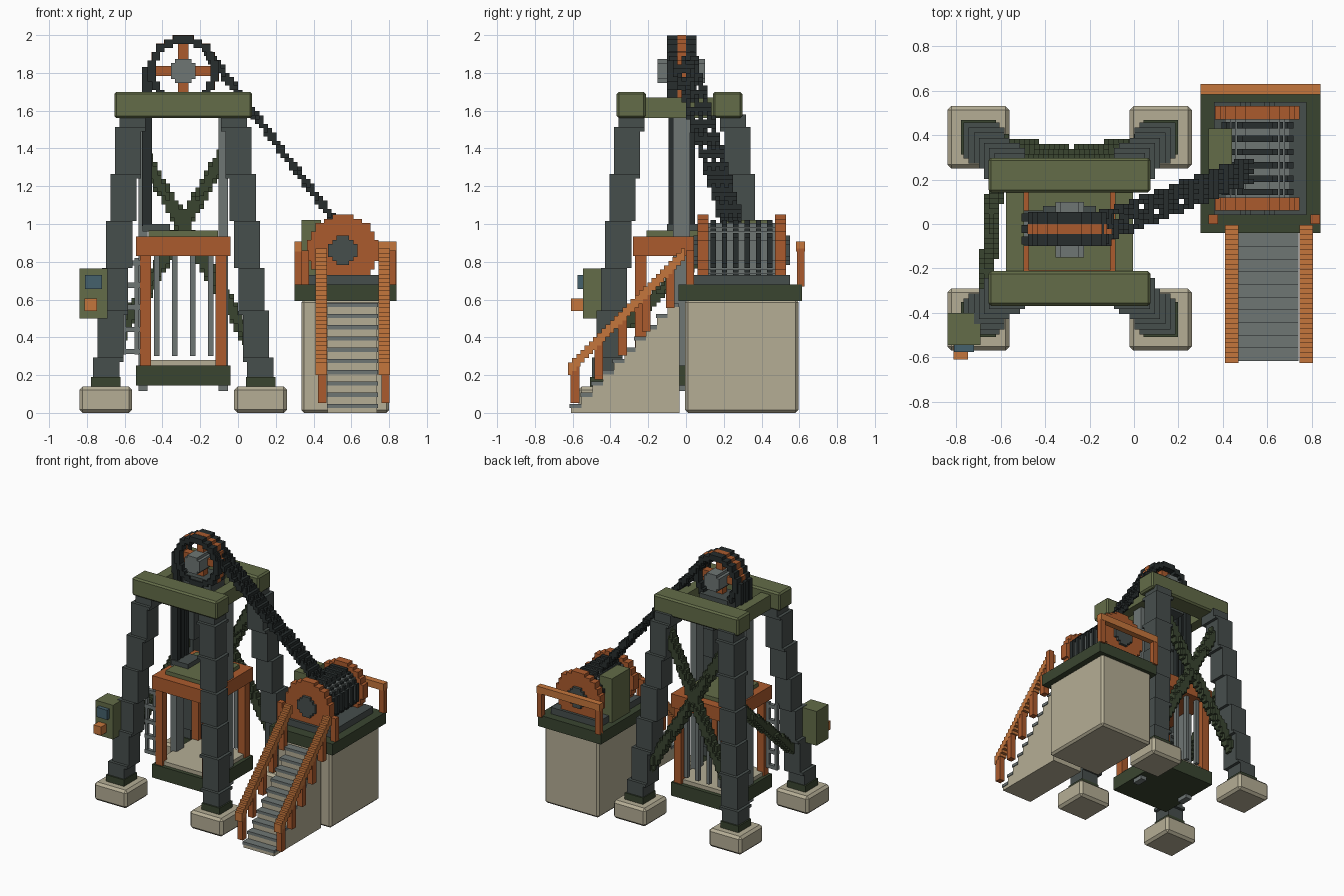
import bpy, bmesh, math
from mathutils import Vector

if "Cube" in bpy.data.objects:
    bpy.data.objects.remove(bpy.data.objects["Cube"])

CX, CY = -0.29, -0.02            # centre of the tower
S = 0.0225                       # block size of the stepped parts

COLORS = dict(stone=(.46, .42, .30), rust=(.41, .105, .027), orange=(.56, .18, .045),
              olive=(.125, .15, .065), green=(.042, .06, .03), iron=(.062, .077, .073),
              steel=(.156, .18, .175), black=(.02, .026, .026), glass=(.06, .12, .15))
MATS = {}
for key, c in COLORS.items():
    MATS[key] = bpy.data.materials.new(key)
    MATS[key].diffuse_color = (*c, 1)


def finish(name, bm, mat):
    bmesh.ops.recalc_face_normals(bm, faces=bm.faces)
    me = bpy.data.meshes.new(name)
    bm.to_mesh(me)
    bm.free()
    me.materials.append(MATS[mat])
    ob = bpy.data.objects.new(name, me)
    bpy.context.collection.objects.link(ob)
    return ob


def box(name, x, y, z, mat, bevel=0.0):
    """Box from three (low, high) ranges."""
    bm = bmesh.new()
    bmesh.ops.create_cube(bm, size=1)
    for v in bm.verts:
        v.co = [(r[0] + r[1]) / 2 + c * (r[1] - r[0]) for c, r in zip(v.co, (x, y, z))]
    if bevel:
        bmesh.ops.bevel(bm, geom=bm.edges[:], offset=bevel, segments=1, affect='EDGES')
    return finish(name, bm, mat)


def blocks(name, inside, lo, hi, mat, s=S):
    """Stepped solid: keep every grid cell whose centre is inside, skin the outer faces."""
    lo, hi = Vector(lo), Vector(hi)
    n = [max(1, round((hi[i] - lo[i]) / s)) for i in range(3)]
    d = [(hi[i] - lo[i]) / n[i] for i in range(3)]
    cells = {(i, j, k) for i in range(n[0]) for j in range(n[1]) for k in range(n[2])
             if inside(lo[0] + (i + .5) * d[0], lo[1] + (j + .5) * d[1], lo[2] + (k + .5) * d[2])}
    bm, verts = bmesh.new(), {}

    def vert(p):
        if p not in verts:
            verts[p] = bm.verts.new([lo[a] + p[a] * d[a] for a in range(3)])
        return verts[p]
    for c in cells:
        for a in range(3):
            b, e = (a + 1) % 3, (a + 2) % 3
            for side in (0, 1):
                nb = list(c)
                nb[a] += 2 * side - 1
                if tuple(nb) in cells:
                    continue
                ring = []
                for u, w in ((0, 0), (1, 0), (1, 1), (0, 1)):
                    p = list(c)
                    p[a] += side
                    p[b] += u
                    p[e] += w
                    ring.append(vert(tuple(p)))
                bm.faces.new(ring if side else ring[::-1])
    me = bpy.data.meshes.new(name)
    bm.to_mesh(me)
    bm.free()
    me.materials.append(MATS[mat])
    ob = bpy.data.objects.new(name, me)
    bpy.context.collection.objects.link(ob)
    return ob


def disc(name, cx, cz, r, y0, y1, mat, r_in=0.0):
    """Stepped wheel or ring with its axis along y."""
    return blocks(name, lambda x, y, z: r_in <= math.hypot(x - cx, z - cz) <= r,
                  (cx - r, y0, cz - r), (cx + r, y1, cz + r), mat)


def strut(name, a, b, r, mat):
    """Stepped round bar between two points."""
    a, b = Vector(a), Vector(b)
    ab = b - a

    def inside(x, y, z):
        p = Vector((x, y, z)) - a
        t = min(1, max(0, p.dot(ab) / ab.length_squared))
        return (p - ab * t).length <= r
    lo = [math.floor((min(a[i], b[i]) - r) / S) * S for i in range(3)]
    hi = [math.ceil((max(a[i], b[i]) + r) / S) * S for i in range(3)]
    return blocks(name, inside, lo, hi, mat)


def spread(z):
    """Offset of a leg from the tower axis at a height."""
    return 0.405 - 0.13 * (z - 0.19) / 1.37


# Footings, base plates and tapering legs
for sx in (-1, 1):
    for sy in (-1, 1):
        fx, fy = CX + sx * .41, CY + sy * .41
        box("footing", (fx - .14, fx + .14), (fy - .14, fy + .14), (0, .14), 'stone', .018)
        box("leg_plate", (fx - .078, fx + .078), (fy - .078, fy + .078), (.14, .19), 'green')

        def leg(x, y, z):
            o = spread(z)
            return abs(x - CX - sx * o) < .07 and abs(y - CY - sy * o) < .07
        xs, ys = sorted((CX + sx * .2, CX + sx * .5)), sorted((CY + sy * .2, CY + sy * .5))
        blocks("tower_leg", leg, (xs[0], ys[0], .18), (xs[1], ys[1], 1.58), 'iron')

# Head frame
for sy in (-1, 1):
    y = CY - .015 + sy * .255
    box("head_beam", (-.655, .075), (y - .078, y + .078), (1.56, 1.70), 'olive', .012)
for sx in (-1, 1):
    x = CX + sx * .245
    box("head_side_beam", (x - .04, x + .04), (-.24, .17), (1.56, 1.67), 'olive')
box("bearing_block", (-.41, -.17), (-.09, .08), (1.60, 1.69), 'iron')

# Cross braces on the back, single brace on the left
for s in (-1, 1):
    strut("back_brace", (CX + s * .28, CY + spread(1.48), 1.48),
          (CX - s * .38, CY + spread(.33), .33), .038, 'green')
strut("left_brace", (CX - spread(1.05), CY + .33, 1.05), (CX - spread(.4), CY - .38, .4), .036, 'green')

# Head wheel
WZ = 1.81
for y in (-.10, .0):
    disc("wheel_rim", CX, WZ, .188, y, y + .055, 'black', .142)
disc("wheel_groove_ring", CX, WZ, .19, -.045, .0, 'rust', .15)
box("wheel_spoke_level", (CX - .16, CX + .16), (-.05, .005), (WZ - .027, WZ + .027), 'rust')
box("wheel_spoke_upright", (CX - .027, CX + .027), (-.05, .005), (WZ - .16, WZ + .16), 'rust')
disc("wheel_hub", CX, WZ, .064, -.15, .10, 'steel')

# Ropes: down to the cage and across to the winch
for k in (-1, 0, 1):
    o = k * .052
    box("cage_rope", (-.507, -.455), (-.022 + o - .018, -.022 + o + .018), (.99, 1.83), 'black')
    strut("winch_rope", (-.155, CY + o, 1.90), (.51, .24 + o * .8, 1.02), .021, 'black')

# Cage
X0, X1, Y0, Y1 = -.54, -.04, -.28, .24
box("cage_base", (X0, X1), (Y0, Y1), (.145, .25), 'green')
box("cage_floor", (X0 + .03, X1 - .03), (Y0 + .03, Y1 - .03), (.25, .28), 'stone')
for x in (X0 + .02, X1 - .08):
    for y in (Y0 + .01, Y1 - .07):
        box("cage_post", (x, x + .06), (y, y + .06), (.25, .84), 'rust')
box("cage_top", (X0, X1), (Y0, Y1), (.83, .935), 'rust')
box("cage_roof_plate", (-.475, -.105), (-.21, .17), (.935, .965), 'olive')
box("rope_clamp", (-.505, -.36), (-.10, .06), (.96, 1.0), 'iron')
for i in range(4):
    x = -.43 + i * .095
    box("cage_bar", (x - .014, x + .014), (.18, .21), (.30, .83), 'steel')
for s in (-1, 1):
    x = CX + s * .213
    box("guide_rail", (x - .025, x + .025), (-.07, .02), (.115, 1.57), 'steel')

# Ladder beside the cage
for x in (-.605, -.535):
    box("ladder_rail", (x - .012, x + .012), (-.26, -.235), (.31, .82), 'steel')
for i in range(5):
    z = .325 + i * .117
    box("ladder_rung", (-.617, -.50), (-.265, -.235), (z - .014, z + .014), 'steel')

# Control box
box("control_box", (-.84, -.69), (-.545, -.40), (.50, .765), 'olive')
box("control_screen", (-.81, -.72), (-.575, -.54), (.655, .73), 'glass')
disc("control_knob", -.78, .573, .033, -.61, -.54, 'orange')

# Winch platform
box("winch_foundation", (.335, .80), (-.005, .595), (0, .60), 'stone', .015)
box("winch_deck", (.30, .84), (-.04, .615), (.592, .68), 'green')
box("winch_bed", (.36, .775), (.04, .55), (.68, .73), 'iron')
box("winch_motor", (.335, .44), (.21, .43), (.68, 1.02), 'olive')

# Drum with rope windings
DX, DZ = .555, .86
for y in (.06, .47):
    disc("drum_flange", DX, DZ, .19, y, y + .06, 'rust')
disc("drum_core", DX, DZ, .146, .11, .48, 'steel')
for i in range(6):
    y = .13 + i * .06
    disc("drum_winding", DX, DZ, .162, y, y + .028, 'black', .12)
disc("drum_axle", DX, DZ, .078, .04, .55, 'iron')

# Deck railing
for x in (.30, .80):
    box("rear_rail_post", (x, x + .04), (.588, .628), (.67, .87), 'rust')
box("rear_rail", (.30, .84), (.583, .63), (.855, .908), 'orange')
for x in (.335, .795):
    box("front_corner_post", (x, x + .042), (.0, .042), (.67, .86), 'rust')

# Stairs with solid core and thin treads
N, RUN, RISE = 10, .057, .0595
for i in range(N):
    y, z = -.61 + i * RUN, (i + 1) * RISE - .012
    box("stair_core", (.475, .735), (y, y + RUN if i < N - 1 else -.035), (0, z - .02), 'stone')
    box("stair_tread", (.47, .74), (y - .006, y + RUN), (z - .022, z), 'steel')

# Stair handrails
for x in (.44, .775):
    blocks("stair_handrail", lambda px, y, z: abs(z - (.25 + (y + .6))) < .034,
           (x - .03, -.625, .20), (x + .03, -.005, .87), 'orange')
    px = x + .006
    for i in range(5):
        y = -.588 + i * .126
        z = .25 + y + .6
        box("handrail_post", (px - .022, px + .022), (y - .023, y + .023), (z - .21, z), 'rust')

for m in bpy.data.materials:
    if m.users and not m.is_grease_pencil:
        m.use_nodes = True
        m.node_tree.nodes["Principled BSDF"].inputs["Base Color"].default_value = m.diffuse_color
